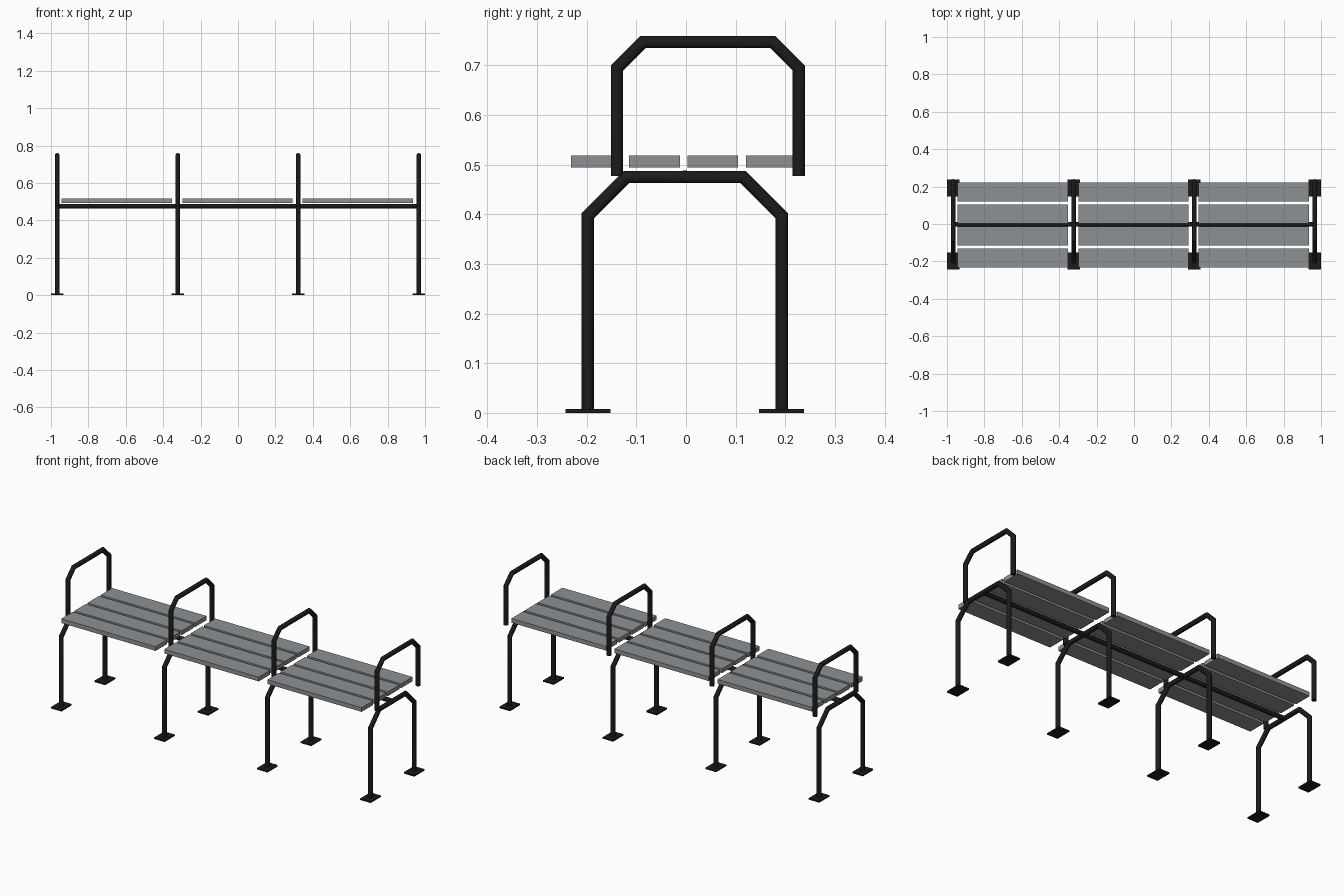
import bpy, bmesh, math
from mathutils import Vector

if "Cube" in bpy.data.objects:
    bpy.data.objects.remove(bpy.data.objects["Cube"])


def material(name, rgb):
    m = bpy.data.materials.new(name)
    m.diffuse_color = (*rgb, 1)
    m.use_nodes = True
    m.node_tree.nodes["Principled BSDF"].inputs["Base Color"].default_value = m.diffuse_color
    return m


BLACK = material("black metal", (0.0105, 0.0105, 0.011))
GREY = material("grey slat", (0.27, 0.285, 0.295))
R = 0.0128
SIDES = 12


def finish(name, bm, mat, smooth=False):
    bmesh.ops.recalc_face_normals(bm, faces=bm.faces)
    me = bpy.data.meshes.new(name)
    bm.to_mesh(me)
    bm.free()
    me.materials.append(mat)
    ob = bpy.data.objects.new(name, me)
    bpy.context.collection.objects.link(ob)
    if smooth:
        bpy.ops.object.select_all(action='DESELECT')
        ob.select_set(True)
        bpy.context.view_layer.objects.active = ob
        bpy.ops.object.shade_smooth_by_angle(angle=math.radians(35))
    return ob


def box(name, x, y, z, mat):
    bm = bmesh.new()
    bmesh.ops.create_cube(bm, size=1)
    for v in bm.verts:
        v.co = Vector([(a + b) / 2 + c * (b - a) for (a, b), c in zip((x, y, z), v.co)])
    return finish(name, bm, mat)


def tube(name, pts, side):
    # round tube with mitred bends; side is perpendicular to the path's plane
    pts, side = [Vector(p) for p in pts], Vector(side)
    dirs = [(b - a).normalized() for a, b in zip(pts, pts[1:])]
    bm = bmesh.new()
    rings = []
    for i, p in enumerate(pts):
        d0, d1 = dirs[max(i - 1, 0)], dirs[min(i, len(dirs) - 1)]
        t = (d0 + d1).normalized()
        n = side.cross(t) / t.dot(d0)
        rings.append([bm.verts.new(p + R * (math.cos(a) * side + math.sin(a) * n))
                      for a in (2 * math.pi * (k + 0.5) / SIDES for k in range(SIDES))])
    for r0, r1 in zip(rings, rings[1:]):
        for k in range(SIDES):
            j = (k + 1) % SIDES
            bm.faces.new((r0[k], r0[j], r1[j], r1[k]))
    bm.faces.new(rings[0])
    bm.faces.new(rings[-1])
    return finish(name, bm, BLACK, True)


def arch(name, x, y0, y1, z0, bend, top, inset):
    path = [(y0, z0), (y0, bend), (y0 + inset, top),
            (y1 - inset, top), (y1, bend), (y1, z0)]
    return tube(name, [(x, y, z) for y, z in path], (1, 0, 0))


# Four leg frames, each with an armrest hoop and two foot plates
for i, x in enumerate((-0.967, -0.322, 0.322, 0.967)):
    arch(f"leg_frame_{i}", x, -0.198, 0.193, 0.004, 0.397, 0.475, 0.078)
    arch(f"armrest_{i}", x, -0.139, 0.227, 0.477, 0.695, 0.747, 0.052)
    for side, y in (("front", -0.1975), ("back", 0.1925)):
        box(f"{side}_foot_{i}", (x - 0.033, x + 0.033), (y - 0.0455, y + 0.0455),
            (0, 0.008), BLACK)

# Long beam under the seats
tube("seat_beam", [(-0.967, -0.002, 0.476), (0.967, -0.002, 0.476)], (0, 0, 1))

# Three seats of four slats
for i, x in enumerate((-0.648, -0.003, 0.641)):
    for j in range(4):
        y = -0.232 + j * 0.1175
        box(f"seat_{i}_slat_{j}", (x - 0.295, x + 0.295), (y, y + 0.102),
            (0.494, 0.518), GREY)
